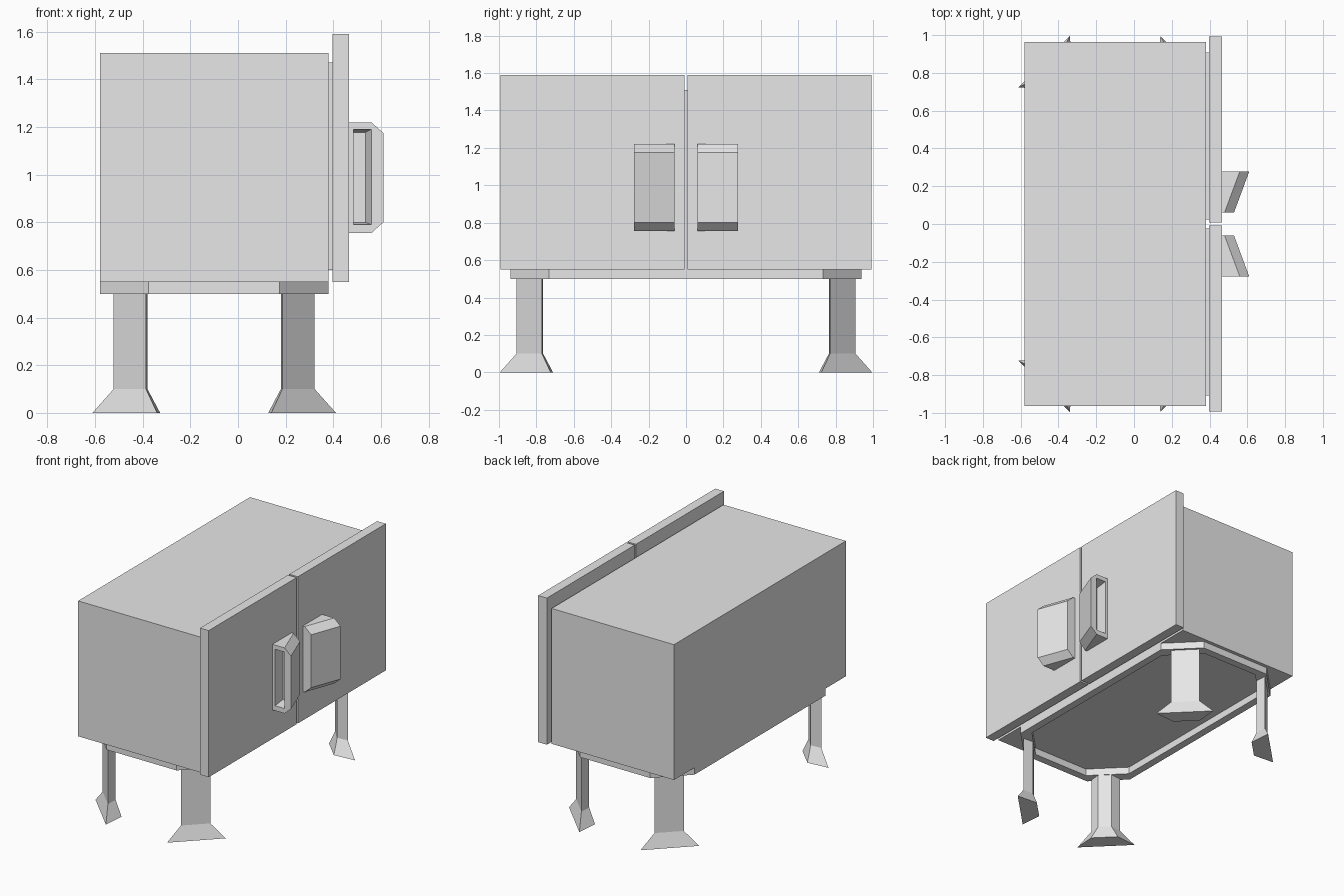
import bpy, bmesh
from math import sqrt

if "Cube" in bpy.data.objects:
    bpy.data.objects.remove(bpy.data.objects["Cube"])

GREY = (0.8, 0.8, 0.8, 1)
grey = bpy.data.materials.new("plain grey")
grey.use_nodes = True
grey.diffuse_color = GREY
grey.node_tree.nodes["Principled BSDF"].inputs["Base Color"].default_value = GREY

CX = -0.1  # middle of the cabinet body in x


def finish(name, bm):
    bmesh.ops.recalc_face_normals(bm, faces=bm.faces)
    mesh = bpy.data.meshes.new(name)
    bm.to_mesh(mesh)
    bm.free()
    mesh.materials.append(grey)
    obj = bpy.data.objects.new(name, mesh)
    bpy.context.collection.objects.link(obj)
    return obj


def skin(bm, a, b):
    """Bridge two vertex rings of equal length."""
    for i in range(len(a)):
        j = (i + 1) % len(a)
        bm.faces.new((a[i], a[j], b[j], b[i]))


def loft(name, rings, closed=False):
    """Skin a list of rings; cap the ends or join last to first."""
    bm = bmesh.new()
    loops = [[bm.verts.new(p) for p in ring] for ring in rings]
    for a, b in zip(loops, loops[1:]):
        skin(bm, a, b)
    if closed:
        skin(bm, loops[-1], loops[0])
    else:
        bm.faces.new(loops[0])
        bm.faces.new(loops[-1])
    return finish(name, bm)


def box(name, x, y, z):
    return loft(name, [[(x[0], y[0], h), (x[1], y[0], h),
                        (x[1], y[1], h), (x[0], y[1], h)] for h in z])


def octagon(a, b, c, z):
    """Rectangle of half sizes a, b with corners cut by c."""
    quarter = [(a, b - c), (a - c, b)]
    pts = quarter + [(-x, y) for x, y in reversed(quarter)]
    pts += [(-x, -y) for x, y in pts]
    return [(CX + x, y, z) for x, y in pts]


def leg(name, sx, sy):
    """Trapezoid post set across a corner, flaring to a foot twice as wide."""
    def ring(k, z):
        section = [(0.03, -0.096), (0.03, 0.096), (-0.03, 0.045), (-0.03, -0.045)]
        return [(CX + sx * (0.333 + k * (t - w) / sqrt(2)),
                 sy * (0.817 + k * (t + w) / sqrt(2)), z) for t, w in section]
    return loft(name, [ring(2, 0), ring(1, 0.1), ring(1, 0.5)])


def handle(name, s):
    """Chamfered grip with a slanted face and a finger recess on its outer end."""
    bm = bmesh.new()

    def ring(pts, y):
        return [bm.verts.new((x, s * y, z)) for x, z in pts]

    def outline(dx):
        return [(0.465, 0.755), (0.56 - dx, 0.755), (0.61 - dx, 0.80),
                (0.61 - dx, 1.175), (0.56 - dx, 1.22), (0.465, 1.22)]

    inner = ring(outline(0.08), 0.062)
    o = ring(outline(0), 0.278)
    r = ring([(0.485, 0.79), (0.56, 0.79), (0.56, 1.19), (0.485, 1.19)], 0.278)
    back = ring([(0.485, 0.8), (0.535, 0.8), (0.535, 1.178), (0.485, 1.178)], 0.19)
    skin(bm, inner, o)
    skin(bm, r, back)
    bm.faces.new(inner)
    bm.faces.new(back)
    for f in ((o[0], o[1], r[1], r[0]), (o[1], o[2], r[1]), (o[2], o[3], r[2], r[1]),
              (o[3], o[4], r[2]), (o[4], o[5], r[3], r[2]), (o[5], o[0], r[0], r[3])):
        bm.faces.new(f)
    return finish(name, bm)


# Cabinet body
box("cabinet_body", (-0.58, 0.38), (-0.963, 0.963), (0.55, 1.51))

# Hollow base frame with cut corners
loft("base_frame", [octagon(0.48, 0.938, 0.205, 0.5), octagon(0.48, 0.938, 0.205, 0.55),
                    octagon(0.425, 0.883, 0.205, 0.55), octagon(0.425, 0.883, 0.205, 0.5)],
     closed=True)

# Doors with their backing panels and handles
for side, s in (("left", 1), ("right", -1)):
    box(side + "_door", (0.397, 0.465), (s * 0.007, s * 0.992), (0.55, 1.59))
    box(side + "_door_backing", (0.38, 0.397), (s * 0.025, s * 0.907), (0.6, 1.47))
    handle(side + "_door_handle", s)

# Legs
for xn, sx in (("door_side", 1), ("wall_side", -1)):
    for yn, sy in (("back", 1), ("front", -1)):
        leg(f"{xn}_{yn}_leg", sx, sy)
